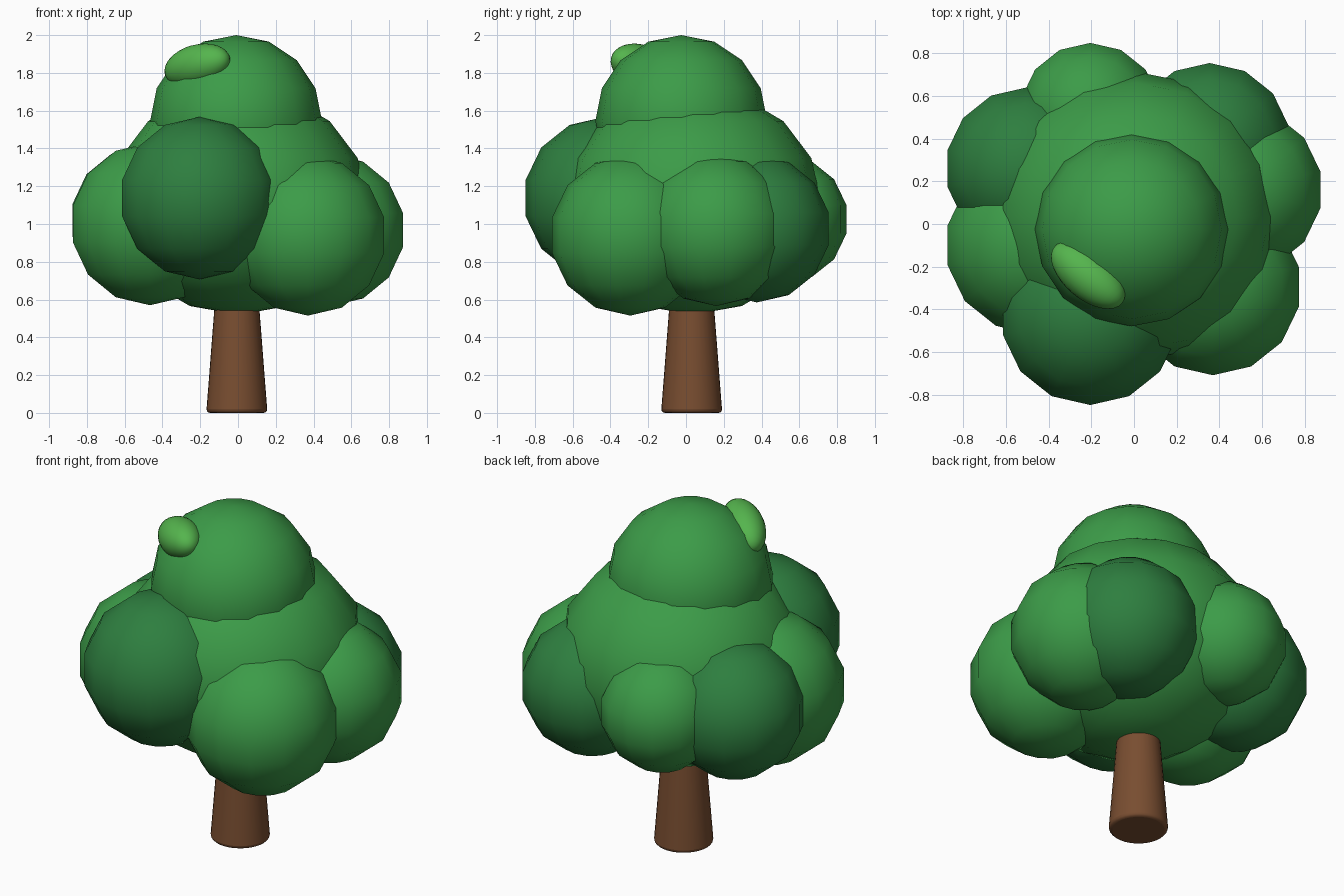
import bpy
from mathutils import Matrix, Vector

if "Cube" in bpy.data.objects:
    bpy.data.objects.remove(bpy.data.objects["Cube"])


def material(name, rgb):
    m = bpy.data.materials.new(name)
    m.diffuse_color = (*rgb, 1)
    m.use_nodes = True
    m.node_tree.nodes["Principled BSDF"].inputs["Base Color"].default_value = m.diffuse_color
    return m


GREEN = material("leaf_green", (0.045, 0.33, 0.065))
DARK = material("leaf_dark", (0.027, 0.21, 0.05))
LIGHT = material("leaf_light", (0.09, 0.46, 0.075))
BROWN = material("bark", (0.19, 0.075, 0.03))


def ball(name, loc, size, mat, segments=14, rings=7):
    bpy.ops.mesh.primitive_uv_sphere_add(segments=segments, ring_count=rings, radius=1)
    ob = bpy.context.object
    ob.name = name
    ob.data.transform(Matrix.Diagonal((*size, 1)))
    ob.location = loc
    ob.data.materials.append(mat)
    bpy.ops.object.shade_smooth()
    return ob


# Tapered trunk with a rounded foot
bpy.ops.mesh.primitive_cone_add(vertices=32, radius1=0.162, radius2=0.10, depth=0.8,
                                location=(-0.006, 0.03, 0.4))
trunk = bpy.context.object
trunk.name = "trunk"
trunk.data.materials.append(BROWN)
bevel = trunk.modifiers.new("foot", "BEVEL")
bevel.width = 0.02
bevel.segments = 3
bpy.ops.object.shade_smooth_by_angle(angle=0.7)

# Central foliage mass and crown
ball("foliage_core", (0.005, 0.035, 1.12), (0.68, 0.68, 0.6), GREEN, 16, 8)
ball("crown", (-0.01, -0.025, 1.545), (0.455,) * 3, GREEN, 16, 8)

# Ring of leaf clumps: x, y, z, radius, material
clumps = [
    (-0.205, -0.43, 1.137, 0.43, DARK),
    (0.37, -0.295, 0.94, 0.425, GREEN),
    (0.492, 0.16, 0.968, 0.402, GREEN),
    (0.355, 0.375, 0.975, 0.39, DARK),
    (-0.205, 0.518, 1.025, 0.34, GREEN),
    (-0.505, 0.26, 1.02, 0.39, DARK),
    (-0.466, -0.1, 1.0, 0.43, GREEN),
]
for i, (x, y, z, r, mat) in enumerate(clumps):
    ball(f"leaf_clump_{i + 1}", (x, y, z), (r, r, r), mat)

# Light highlight tuft, stretched along a tilted axis
tuft = ball("light_tuft", (-0.215, -0.24, 1.837), (0.113, 0.113, 0.21), LIGHT, 24, 16)
tuft.rotation_euler = Vector((0.75, -0.63, 0.2)).to_track_quat("Z", "Y").to_euler()
